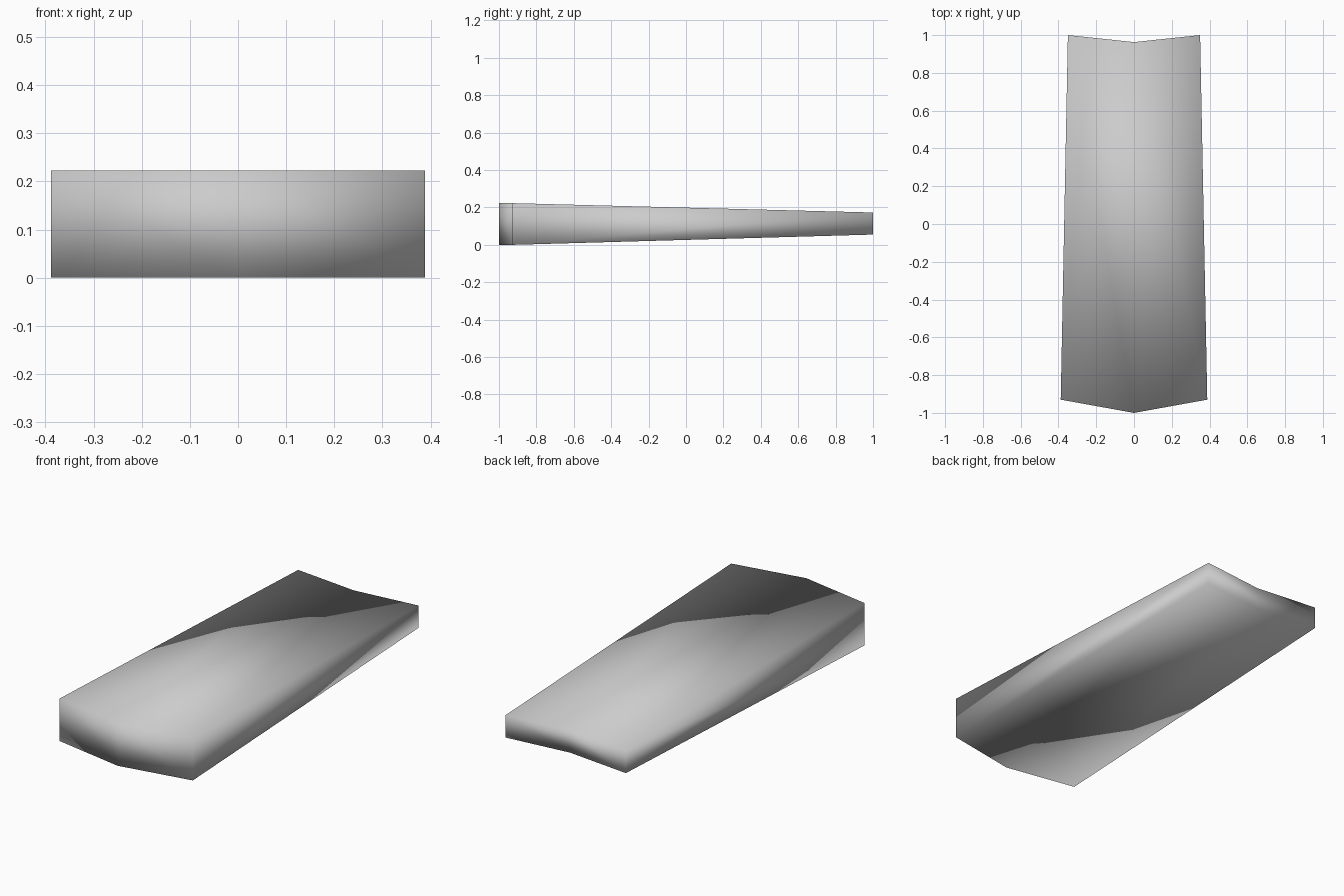
import bpy
import bmesh

cube = bpy.data.objects.get("Cube")
if cube:
    bpy.data.objects.remove(cube, do_unlink=True)

grey = bpy.data.materials.new("light grey")
grey.use_nodes = True
colour = (0.6, 0.6, 0.6, 1)
grey.diffuse_color = colour
grey.node_tree.nodes["Principled BSDF"].inputs["Base Color"].default_value = colour

# Outline stations across the slab: x and y at the front, x and y at the back
stations = [(-0.388, -0.93, -0.35, 1.0), (0, -1.0, 0, 0.963), (0.388, -0.93, 0.35, 1.0)]
front_z = (0.0, 0.223)
back_z = (0.055, 0.173)

# Each station is a vertical tapered section, ordered around its rim
bm = bmesh.new()
sections = []
for fx, fy, bx, by in stations:
    rim = [(fx, fy, front_z[0]), (bx, by, back_z[0]),
           (bx, by, back_z[1]), (fx, fy, front_z[1])]
    sections.append([bm.verts.new(p) for p in rim])

# Skin between neighbouring sections, then close both sides
for a, b in zip(sections, sections[1:]):
    for i in range(4):
        j = (i + 1) % 4
        bm.faces.new((a[i], a[j], b[j], b[i]))
bm.faces.new(sections[0])
bm.faces.new(sections[-1])
bmesh.ops.recalc_face_normals(bm, faces=bm.faces)
for face in bm.faces:
    face.smooth = True

mesh = bpy.data.meshes.new("tapered_slab")
bm.to_mesh(mesh)
bm.free()
mesh.materials.append(grey)
slab = bpy.data.objects.new("tapered_slab", mesh)
bpy.context.collection.objects.link(slab)
